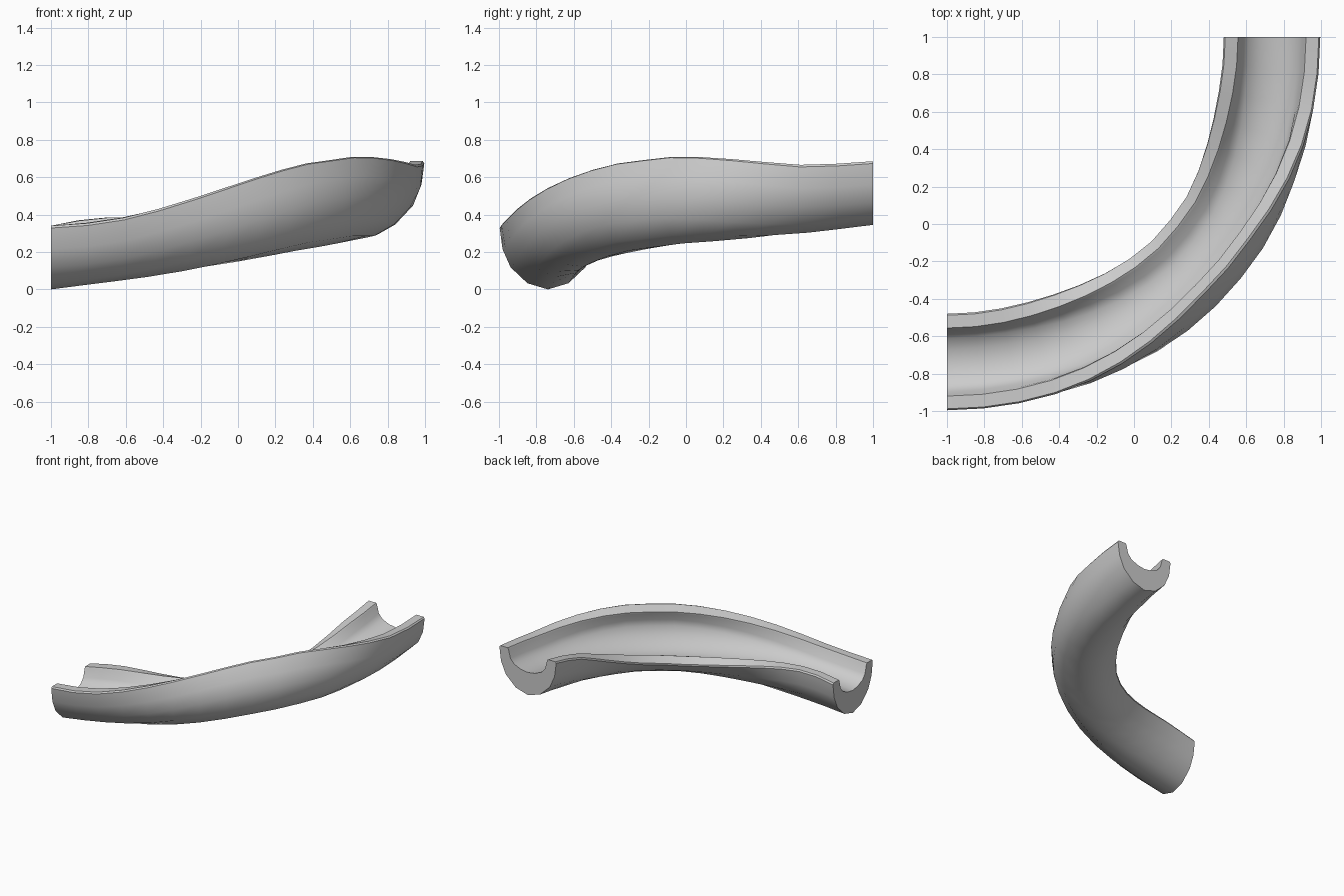
import bpy, bmesh, math

if "Cube" in bpy.data.objects:
    bpy.data.objects.remove(bpy.data.objects["Cube"])

# Half of the trough section (sideways, height below the rim), bottom centre to channel centre
half = [(0.11, -0.307), (0.20, -0.222), (0.243, -0.125), (0.258, -0.012), (0.25, 0.0),
        (0.182, 0.0), (0.175, -0.012), (0.158, -0.08), (0.125, -0.118), (0.065, -0.145)]
section = ([(0.0, -0.34)] + half + [(0.0, -0.155)]
           + [(-u, v) for u, v in reversed(half)])

# Banking in degrees against the turn angle
bank = [(0, 0), (8, -2.5), (14, 2), (24, 16), (32, 28), (39, 36), (45, 40),
        (56, 38), (63, 30), (70, 19), (78, 6), (84, 2), (90, 0)]


def bank_at(a):
    for (a0, r0), (a1, r1) in zip(bank, bank[1:]):
        if a <= a1:
            return math.radians(r0 + (r1 - r0) * (a - a0) / (a1 - a0))
    return 0.0


# Sweep the section along a rising quarter turn
bm = bmesh.new()
radius, steps = 1.738, 16
rings = []
for i in range(steps + 1):
    deg = 90 * i / steps
    a, roll = math.radians(deg), bank_at(deg)
    base = 0.34 + 0.345 * i / steps
    ring = []
    for u, v in section:
        r = radius + u * math.cos(roll) - v * math.sin(roll)
        z = base + u * math.sin(roll) + v * math.cos(roll)
        ring.append(bm.verts.new((-1 + r * math.sin(a), 1 - r * math.cos(a), z)))
    rings.append(ring)

n = len(section)
for r0, r1 in zip(rings, rings[1:]):
    for k in range(n):
        bm.faces.new((r0[k], r0[(k + 1) % n], r1[(k + 1) % n], r1[k]))

# Closed ends
bm.faces.new(rings[0])
bm.faces.new(rings[-1])
bmesh.ops.recalc_face_normals(bm, faces=bm.faces)

mesh = bpy.data.meshes.new("banked_curve_trough")
bm.to_mesh(mesh)
bm.free()
trough = bpy.data.objects.new("banked_curve_trough", mesh)
bpy.context.collection.objects.link(trough)
bpy.context.view_layer.objects.active = trough
trough.select_set(True)
bpy.ops.object.shade_smooth_by_angle(angle=math.radians(40))
